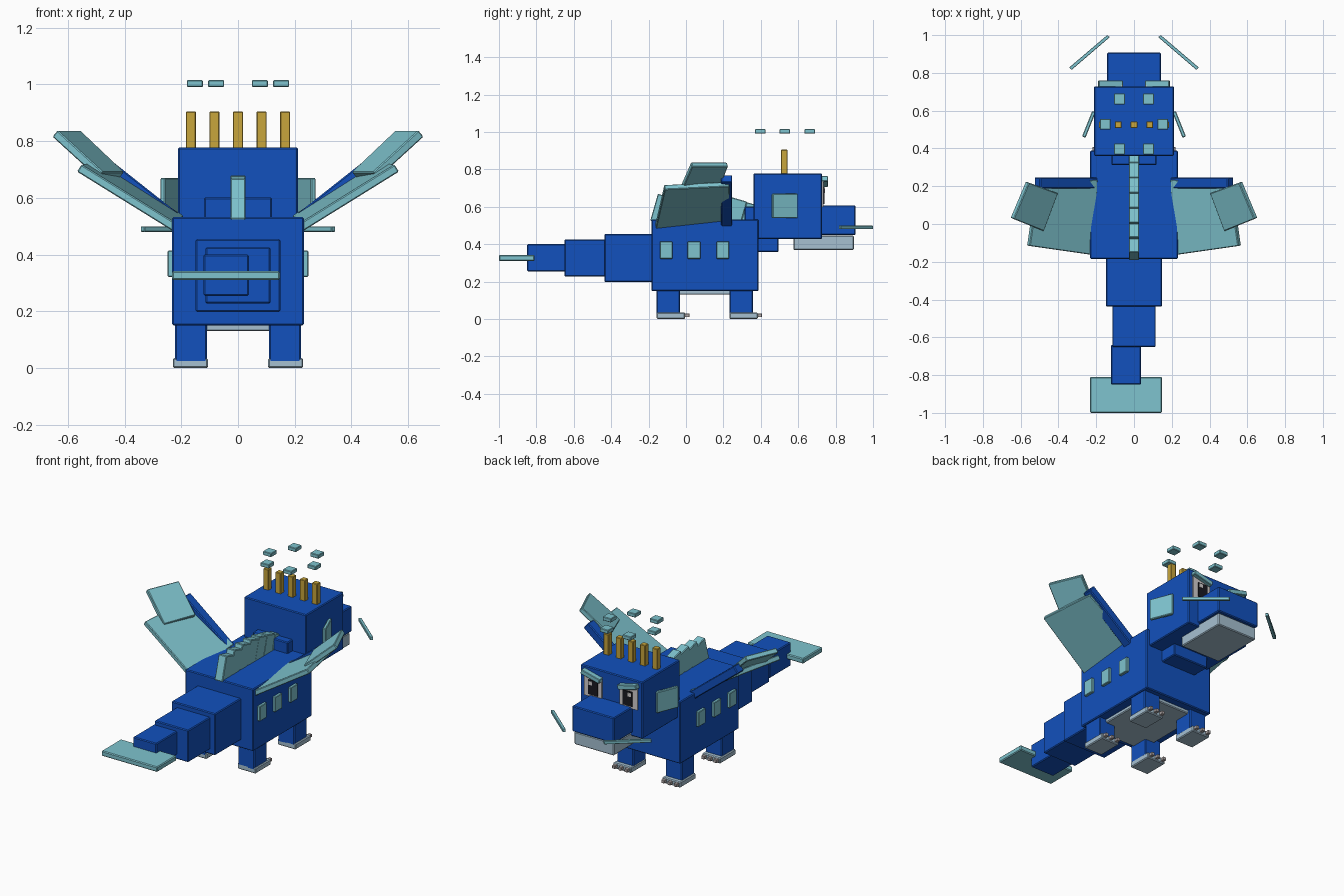
import bpy, bmesh
from math import radians, atan2, hypot
from mathutils import Vector, Matrix

cube = bpy.data.objects.get("Cube")
if cube:
    bpy.data.objects.remove(cube, do_unlink=True)


def material(name, r, g, b):
    m = bpy.data.materials.new(name)
    m.use_nodes = True
    m.diffuse_color = (r, g, b, 1)
    bsdf = next(n for n in m.node_tree.nodes if n.type == 'BSDF_PRINCIPLED')
    bsdf.inputs["Base Color"].default_value = (r, g, b, 1)
    return m


BLUE = material("royal blue", 0.006, 0.082, 0.51)
TEAL = material("pale teal", 0.21, 0.55, 0.62)
GOLD = material("gold", 0.58, 0.38, 0.045)
PALE = material("blue grey", 0.38, 0.53, 0.64)
CLAW = material("claw grey", 0.47, 0.42, 0.42)
WHITE = material("eye white", 0.65, 0.62, 0.62)
BLACK = material("pupil black", 0.01, 0.01, 0.015)


def finish(bm, name, mat, bevel):
    bmesh.ops.recalc_face_normals(bm, faces=bm.faces)
    mesh = bpy.data.meshes.new(name)
    bm.to_mesh(mesh)
    bm.free()
    mesh.materials.append(mat)
    ob = bpy.data.objects.new(name, mesh)
    bpy.context.collection.objects.link(ob)
    if bevel:
        mod = ob.modifiers.new("soft edge", 'BEVEL')
        mod.width = bevel
        mod.segments = 1
    return ob


def block(name, mat, centre, size, rot=None, bevel=0.005):
    """Box given by centre and size, optionally turned by a rotation matrix."""
    bm = bmesh.new()
    bmesh.ops.create_cube(bm, size=1)
    bmesh.ops.scale(bm, vec=size, verts=bm.verts)
    if rot:
        bmesh.ops.transform(bm, matrix=rot, verts=bm.verts)
    bmesh.ops.translate(bm, vec=centre, verts=bm.verts)
    return finish(bm, name, mat, bevel)


def span(name, mat, x, y, z, bevel=0.005):
    """Box given by its extents on each axis."""
    ranges = (x, y, z)
    return block(name, mat, [(a + b) / 2 for a, b in ranges],
                 [b - a for a, b in ranges], bevel=bevel)


def slab(name, mat, corners, thick, bevel=0.004):
    """Flat four-cornered panel with thickness centred on the corners."""
    pts = [Vector(c) for c in corners]
    n = (pts[2] - pts[0]).cross(pts[3] - pts[1]).normalized() * thick / 2
    bm = bmesh.new()
    lo = [bm.verts.new(p - n) for p in pts]
    hi = [bm.verts.new(p + n) for p in pts]
    bm.faces.new(lo)
    bm.faces.new(hi)
    for i in range(4):
        j = (i + 1) % 4
        bm.faces.new((lo[i], lo[j], hi[j], hi[i]))
    return finish(bm, name, mat, bevel)


def both(x0, x1, s):
    return tuple(sorted((x0 * s, x1 * s)))


# Body, neck and belly
span("body", BLUE, (-.232, .232), (-.185, .388), (.15, .533))
span("neck", BLUE, (-.12, .12), (.313, .495), (.358, .602))
span("belly_plate", PALE, (-.176, .176), (-.14, .34), (.13, .16))

# Tail with its fin
span("tail_base", BLUE, (-.149, .149), (-.436, -.18), (.198, .455))
span("tail_middle", BLUE, (-.115, .115), (-.65, -.43), (.228, .426))
span("tail_tip", BLUE, (-.122, .038), (-.85, -.64), (.255, .4))
span("tail_fin", TEAL, (-.233, .148), (-1, -.81), (.31, .342))

# Head, snout and jaw
span("head", BLUE, (-.212, .212), (.361, .728), (.428, .778))
span("snout", BLUE, (-.143, .143), (.72, .907), (.45, .608))
span("jaw", PALE, (-.135, .135), (.575, .897), (.369, .446))

# Crown horns
for i in range(-2, 3):
    span("crown_horn", GOLD, (i * .083 - .018, i * .083 + .018),
         (.508, .543), (.76, .905), bevel=0.003)

# Sawtooth ridge along the back, arched in height
lean = Matrix.Rotation(radians(-16), 4, 'X')
for i in range(7):
    y = -.13 + i * .079
    top = .672 - .65 * max(0, y - .05) ** 2 - .35 * min(0, y - .05) ** 2
    block("back_spine", TEAL, (0, y, top - .075), (.054, .085, .15), lean, .004)

for s, side in ((1, "left"), (-1, "right")):
    # Legs, feet and claws
    for end, y in (("back", -.157), ("front", .232)):
        span(f"{side}_{end}_leg", BLUE, both(.11, .222, s), (y, y + .125), (.02, .16))
        span(f"{side}_{end}_foot", PALE, both(.106, .23, s), (y, y + .152), (0, .035))
        for k in (-1, 0, 1):
            block("claw", CLAW, (s * .168 + k * .042, y + .16, .02),
                  (.02, .03, .02), bevel=0.002)

    # Flank scales
    for y in (-.106, .043, .197):
        block(f"{side}_flank_scale", TEAL, (s * .237, y, .368), (.022, .068, .092), bevel=.003)

    # Ear flap flaring backwards
    slab(f"{side}_ear", TEAL, [(s * .212, .595, .54), (s * .266, .46, .54),
                               (s * .266, .46, .67), (s * .212, .595, .67)], .02)

    # Eye, pupil, glint and slanted brow
    span(f"{side}_eye", WHITE, both(.062, .182, s), (.726, .735), (.6, .735), bevel=0)
    span(f"{side}_pupil", BLACK, both(.085, .15, s), (.734, .741), (.615, .705), bevel=0)
    span(f"{side}_glint", WHITE, both(.122, .145, s), (.74, .744), (.675, .698), bevel=0)
    block(f"{side}_brow", TEAL, (s * .125, .742, .735), (.13, .035, .028),
          Matrix.Rotation(radians(-14 * s), 4, 'Y'), .003)

    # Whisker
    slab(f"{side}_whisker", TEAL, [(s * .128, .989, .49), (s * .142, 1, .49),
                                   (s * .344, .828, .49), (s * .33, .816, .49)], .019, .002)

    # Wing bone
    x0, z0, x1, z1 = .2, .505, .513, .752
    block(f"{side}_wing_bone", BLUE, (s * (x0 + x1) / 2, .217, (z0 + z1) / 2),
          (hypot(x1 - x0, z1 - z0), .06, .05),
          Matrix.Rotation(-s * atan2(z1 - z0, x1 - x0), 4, 'Y'))

    # Wing membranes
    slab(f"{side}_inner_membrane", TEAL,
         [(s * .21, -.165, .488), (s * .56, -.115, .705),
          (s * .51, .23, .722), (s * .2, .235, .525)], .03)
    slab(f"{side}_outer_membrane", TEAL,
         [(s * .646, .03, .827), (s * .565, .222, .827),
          (s * .41, .165, .68), (s * .485, -.035, .68)], .03)

    # Floating halo tiles
    for x, y in ((.077, .397), (.152, .528), (.077, .662)):
        block("halo_tile", TEAL, (s * x, y, 1.003), (.057, .057, .024), bevel=.003)
